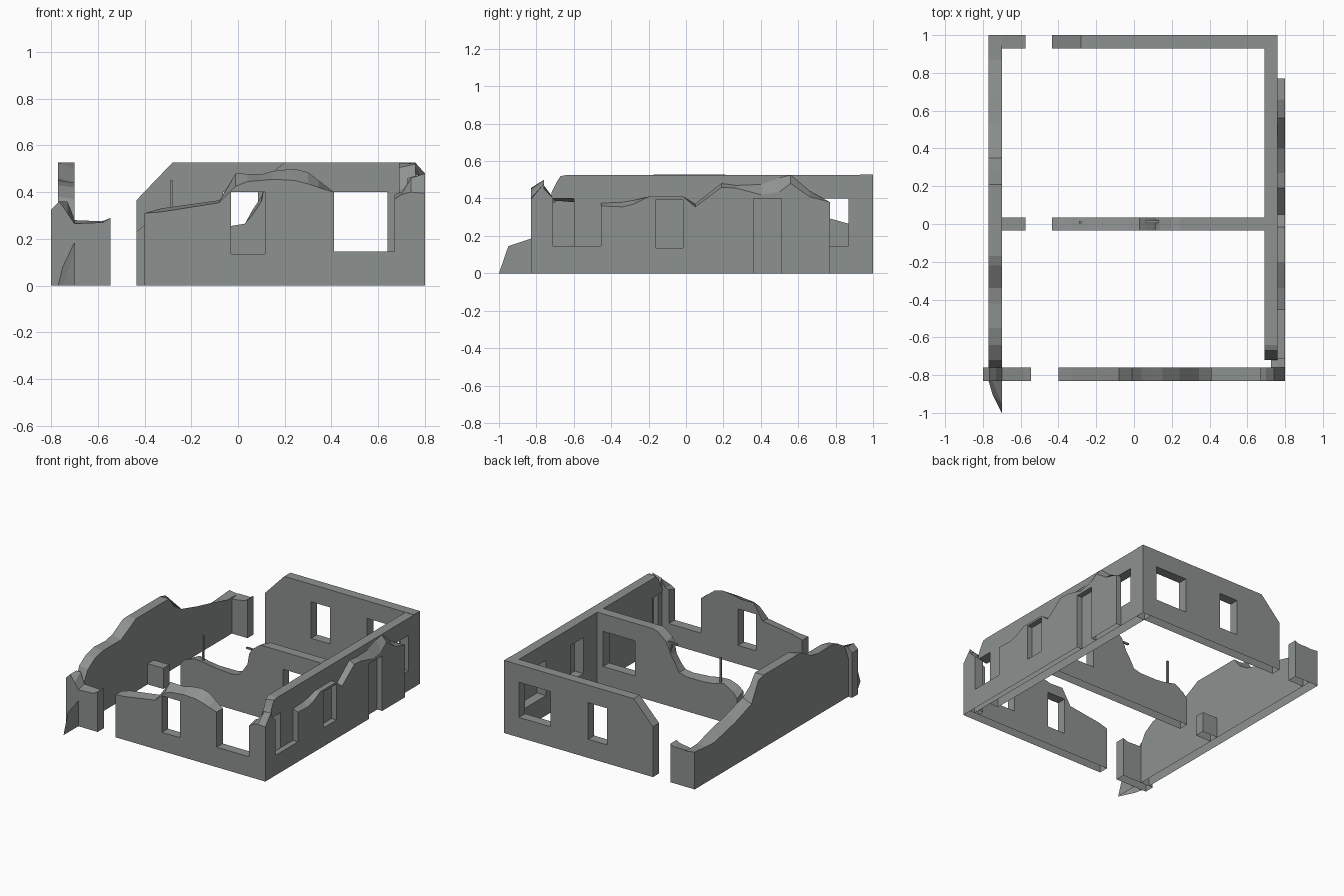
import bpy, bmesh
from mathutils import Vector
from mathutils.geometry import tessellate_polygon

stone = bpy.data.materials.new("grey_stone")
stone.diffuse_color = (0.265, 0.285, 0.275, 1)


def finish(bm, name):
    bmesh.ops.recalc_face_normals(bm, faces=bm.faces[:])
    if bm.calc_volume(signed=True) < 0:
        bmesh.ops.reverse_faces(bm, faces=bm.faces[:])
    # walls are open underneath
    under = [f for f in bm.faces if all(v.co.z < 1e-5 for v in f.verts)]
    bmesh.ops.delete(bm, geom=under, context='FACES')
    me = bpy.data.meshes.new(name)
    bm.to_mesh(me)
    bm.free()
    me.materials.append(stone)
    ob = bpy.data.objects.new(name, me)
    bpy.context.collection.objects.link(ob)
    return ob


def box(name, lo, hi):
    bm = bmesh.new()
    bmesh.ops.create_cube(bm, size=1)
    lo, hi = Vector(lo), Vector(hi)
    for v in bm.verts:
        v.co = Vector([lo[i] + (v.co[i] + 0.5) * (hi[i] - lo[i]) for i in range(3)])
    return finish(bm, name)


def wall(name, axis, t0, t1, top, holes=(), closed=False):
    """Slab along an axis; top points are (u, z) or (u, z at t0, z at t1)."""
    pts = [(p[0], p[1], p[-1]) for p in top]
    if not closed:
        pts = [(pts[0][0], 0, 0)] + pts + [(pts[-1][0], 0, 0)]
    loops = [pts]
    for u0, u1, z0, z1 in holes:
        loops.append([(u0, z0, z0), (u1, z0, z0), (u1, z1, z1), (u0, z1, z1)])

    def place(u, t, z):
        return (u, t, z) if axis == 'x' else (t, u, z)

    bm = bmesh.new()
    sides = []
    for k, t in ((1, t0), (2, t1)):
        flat = [[Vector((p[0], p[k], 0)) for p in loop] for loop in loops]
        verts = [bm.verts.new(place(v.x, t, v.y)) for loop in flat for v in loop]
        for tri in tessellate_polygon(flat):
            bm.faces.new([verts[i] for i in tri])
        sides.append(verts)
    # rim and opening reveals
    a, b = sides
    start = 0
    for loop in loops:
        n = len(loop)
        for i in range(n):
            p, q = start + i, start + (i + 1) % n
            bm.faces.new((a[p], b[p], b[q], a[q]))
        start += n
    return finish(bm, name)


# front wall with window, open-topped notch and corner
wall("front_wall", 'x', -0.83, -0.76, [
    (-0.40, 0.31), (-0.33, 0.315, 0.33), (-0.08, 0.355, 0.365), (-0.01, 0.425, 0.48),
    (0.04, 0.445, 0.478), (0.10, 0.45, 0.476), (0.15, 0.455, 0.49), (0.24, 0.45, 0.50),
    (0.30, 0.435, 0.485), (0.345, 0.42, 0.45), (0.41, 0.40), (0.41, 0.145),
    (0.67, 0.145), (0.67, 0.37, 0.39), (0.70, 0.39, 0.40), (0.74, 0.40, 0.46),
    (0.80, 0.395, 0.48)], [(-0.03, 0.115, 0.135, 0.40)])
wall("front_left_pier", 'x', -0.83, -0.76, [
    (-0.80, 0.325), (-0.765, 0.36), (-0.73, 0.31, 0.36), (-0.70, 0.265, 0.28),
    (-0.58, 0.27, 0.275), (-0.545, 0.29)])

# back wall
wall("back_wall", 'x', 0.93, 1.0, [
    (-0.435, 0.365), (-0.28, 0.527), (0.76, 0.527)],
    [(-0.065, 0.085, 0.135, 0.40), (0.385, 0.64, 0.145, 0.40)])
wall("back_left_stub", 'x', 0.93, 1.0, [(-0.70, 0.25, 0.265), (-0.60, 0.265), (-0.575, 0.28)])

# dividing wall, broken in the middle
wall("dividing_wall", 'x', -0.035, 0.035, [
    (-0.435, 0.23, 0.20), (-0.40, 0.26, 0.24), (-0.33, 0.285, 0.28), (-0.25, 0.28, 0.26),
    (-0.17, 0.265, 0.25), (-0.03, 0.255, 0.25), (0.03, 0.265), (0.06, 0.30, 0.32),
    (0.10, 0.36, 0.38), (0.115, 0.44, 0.42), (0.135, 0.475, 0.46), (0.20, 0.527, 0.515),
    (0.24, 0.527), (0.69, 0.527)], [(0.385, 0.64, 0.145, 0.40)])
wall("dividing_stub", 'x', -0.035, 0.035, [(-0.70, 0.15), (-0.575, 0.15)])

# left wall with a ragged top
wall("left_wall", 'y', -0.77, -0.70, [
    (-0.76, 0.28, 0.30), (-0.72, 0.38, 0.37), (-0.64, 0.43, 0.42), (-0.55, 0.45, 0.44),
    (-0.42, 0.445, 0.44), (-0.34, 0.46, 0.44), (-0.22, 0.525, 0.50), (-0.17, 0.527),
    (0.21, 0.527), (0.27, 0.51, 0.45), (0.35, 0.37, 0.40), (0.53, 0.31, 0.35),
    (0.66, 0.28, 0.32), (0.78, 0.255, 0.29), (0.87, 0.26, 0.265), (1.0, 0.27, 0.26)])

# right wall: full-height inner leaf and broken outer leaf
wall("right_inner_wall", 'y', 0.69, 0.76, [
    (1.0, 0), (1.0, 0.525), (-0.64, 0.525), (-0.67, 0.505, 0.52), (-0.69, 0.45, 0.49),
    (-0.72, 0.41, 0.43), (-0.72, 0.39, 0.40), (-0.60, 0.38, 0.40), (-0.60, 0)],
    [(0.62, 0.87, 0.145, 0.40), (0.19, 0.33, 0.14, 0.40)], closed=True)
wall("right_outer_wall", 'y', 0.76, 0.80, [
    (-0.76, 0), (-0.76, 0.47, 0.45), (-0.71, 0.40), (-0.71, 0.145), (-0.455, 0.145),
    (-0.455, 0.375, 0.36), (-0.34, 0.38, 0.355), (-0.28, 0.39, 0.37), (-0.20, 0.41),
    (-0.015, 0.41), (0.05, 0.37, 0.355), (0.19, 0.48, 0.46), (0.27, 0.47, 0.455),
    (0.40, 0.475, 0.42), (0.50, 0.51, 0.435), (0.56, 0.525, 0.48), (0.66, 0.44, 0.41),
    (0.77, 0.38), (0.77, 0), (0.51, 0), (0.51, 0.40), (0.36, 0.40), (0.36, 0)],
    [(-0.16, -0.015, 0.135, 0.395)], closed=True)
wall("corner_pier", 'y', 0.725, 0.76, [(-0.76, 0.46, 0.47), (-0.715, 0.40, 0.41)])

# rubble wedge leaning on the front left corner
bm = bmesh.new()
for co in [(-0.77, -0.83, 0), (-0.70, -0.83, 0), (-0.70, -1.0, 0), (-0.75, -0.90, 0),
           (-0.70, -0.95, 0.145), (-0.70, -0.83, 0.185), (-0.75, -0.83, 0.08)]:
    bm.verts.new(co)
bmesh.ops.convex_hull(bm, input=bm.verts[:])
finish(bm, "rubble_wedge")

# exposed reinforcement bars
box("upright_bar", (-0.292, 0.003, 0.25), (-0.279, 0.016, 0.45))
box("side_bar", (0.06, 0.006, 0.445), (0.15, 0.018, 0.457))
box("side_bar_hook", (0.105, 0.006, 0.37), (0.116, 0.018, 0.457))
